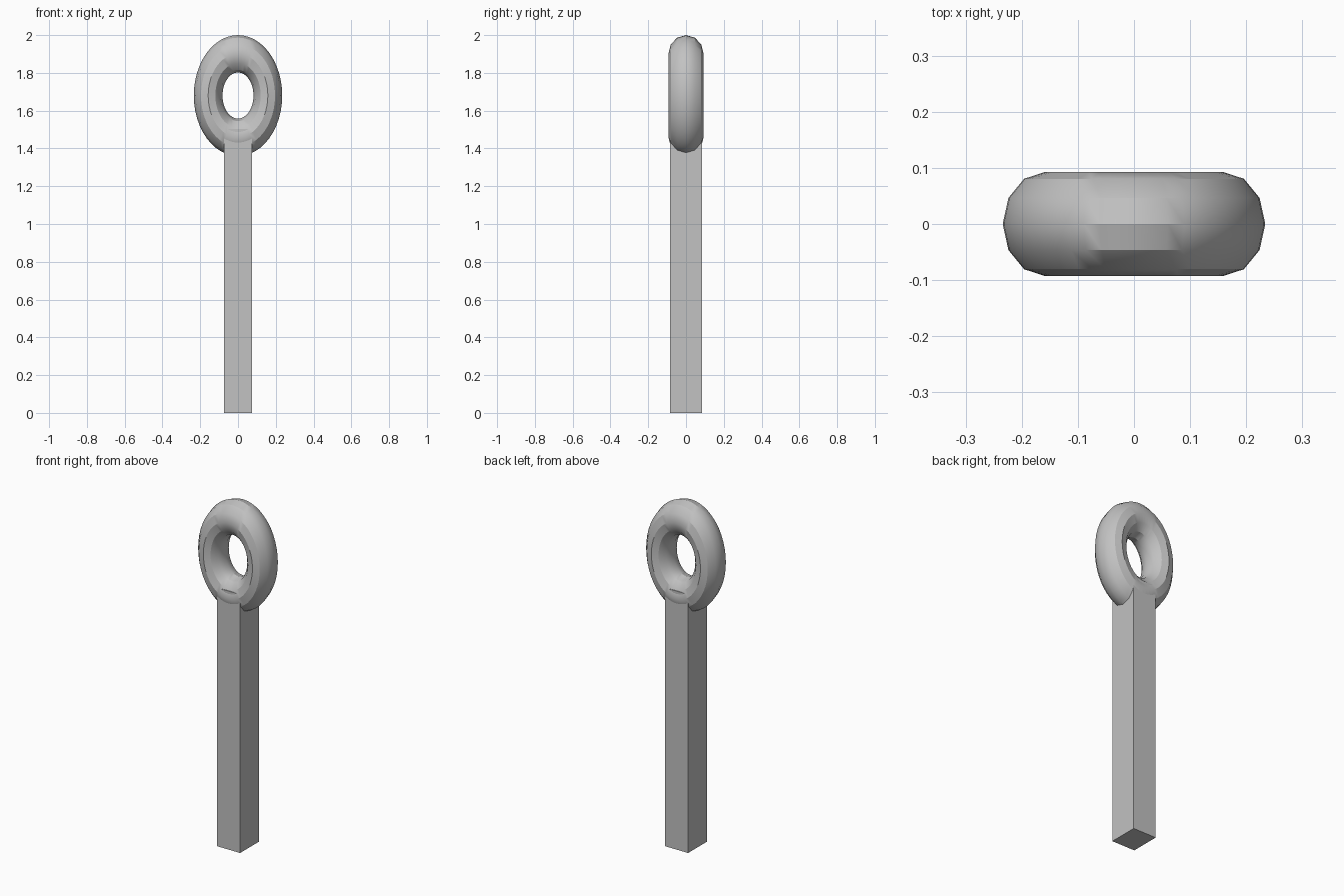
import bpy, bmesh
from math import cos, sin, tau, radians
from mathutils import Matrix

cube = bpy.data.objects.get("Cube")
if cube:
    bpy.data.objects.remove(cube, do_unlink=True)

# Single plain grey
grey = bpy.data.materials.new("grey")
grey.use_nodes = True
colour = (0.54, 0.54, 0.54, 1)
grey.diffuse_color = colour
grey.node_tree.nodes["Principled BSDF"].inputs["Base Color"].default_value = colour


def finish(bm, name):
    bmesh.ops.recalc_face_normals(bm, faces=bm.faces[:])
    mesh = bpy.data.meshes.new(name)
    bm.to_mesh(mesh)
    bm.free()
    mesh.materials.append(grey)
    obj = bpy.data.objects.new(name, mesh)
    bpy.context.collection.objects.link(obj)
    return obj


# Square post, its top buried in the ring
TOP = 1.503
bm = bmesh.new()
bmesh.ops.create_cube(bm, size=1, matrix=Matrix.Translation((0, 0, TOP / 2))
                      @ Matrix.Diagonal((0.148, 0.172, TOP, 1)))
finish(bm, "post")

# Upright oval ring with a twelve-sided section
MAJOR, MINOR = 48, 12
bm = bmesh.new()
rings = []
for i in range(MAJOR):
    a = tau * i / MAJOR
    ring = []
    for j in range(MINOR):
        b = tau * j / MINOR
        ring.append(bm.verts.new(((0.158 + 0.076 * cos(b)) * cos(a),
                                  0.093 * sin(b),
                                  1.68 + (0.221 + 0.099 * cos(b)) * sin(a))))
    rings.append(ring)
for i in range(MAJOR):
    here, there = rings[i], rings[(i + 1) % MAJOR]
    for j in range(MINOR):
        k = (j + 1) % MINOR
        bm.faces.new((here[j], there[j], there[k], here[k]))
loop = finish(bm, "oval_ring")

bpy.ops.object.select_all(action="DESELECT")
loop.select_set(True)
bpy.context.view_layer.objects.active = loop
bpy.ops.object.shade_smooth_by_angle(angle=radians(30))
